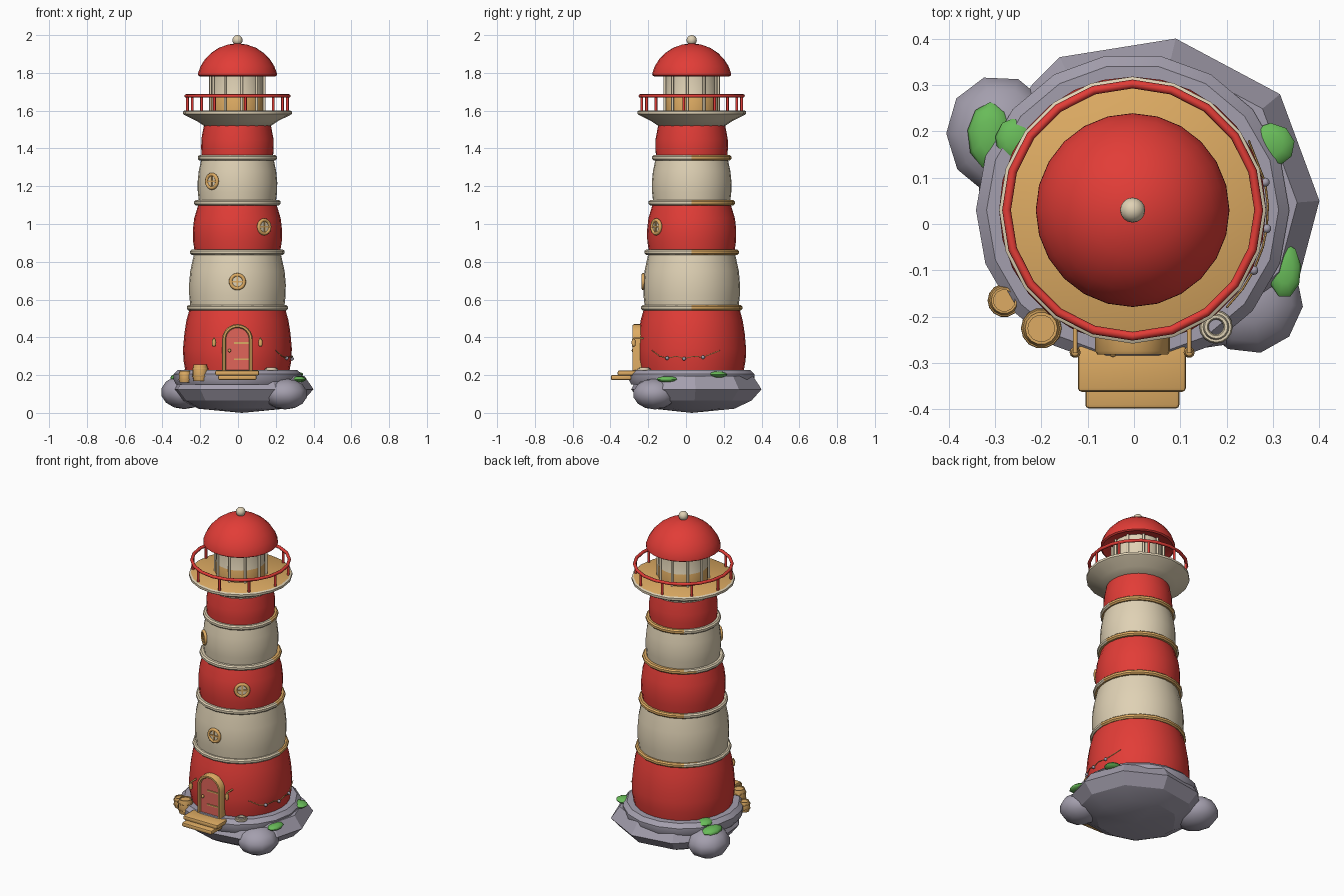
import bpy, bmesh, math
from mathutils import Matrix, Vector

if "Cube" in bpy.data.objects:
    bpy.data.objects.remove(bpy.data.objects["Cube"])

CX, CY = -0.003, 0.03          # tower axis
AXIS = Matrix.Translation((CX, CY, 0))


def material(name, c):
    m = bpy.data.materials.new(name)
    m.diffuse_color = (*c, 1)
    m.use_nodes = True
    m.node_tree.nodes["Principled BSDF"].inputs["Base Color"].default_value = m.diffuse_color
    return m


RED = material("red paint", (0.76, 0.046, 0.038))
CREAM = material("cream", (0.74, 0.64, 0.46))
TAN = material("tan wood", (0.73, 0.41, 0.125))
GREY = material("grey rock", (0.37, 0.345, 0.42))
GREEN = material("green moss", (0.14, 0.50, 0.10))
DOOR = material("door red", (0.75, 0.13, 0.10))


def finish(bm, name, mats, rule=None, angle=38):
    bmesh.ops.recalc_face_normals(bm, faces=bm.faces)
    if rule:
        for f in bm.faces:
            f.material_index = rule(f)
    me = bpy.data.meshes.new(name)
    bm.to_mesh(me)
    bm.free()
    for m in mats:
        me.materials.append(m)
    ob = bpy.data.objects.new(name, me)
    bpy.context.collection.objects.link(ob)
    if angle:
        bpy.ops.object.select_all(action='DESELECT')
        bpy.context.view_layer.objects.active = ob
        ob.select_set(True)
        bpy.ops.object.shade_smooth_by_angle(angle=math.radians(angle))
    return ob


def lathe(name, prof, mats, seg=24, closed=False, mat=AXIS, rule=None, angle=38):
    bm = bmesh.new()
    rings = [[bm.verts.new((r * math.cos(2 * math.pi * i / seg), r * math.sin(2 * math.pi * i / seg), z))
              for i in range(seg)] if r > 0 else [bm.verts.new((0, 0, z))] * seg for r, z in prof]
    pairs = list(zip(rings, rings[1:])) + ([(rings[-1], rings[0])] if closed else [])
    for a, b in pairs:
        for i in range(seg):
            j = (i + 1) % seg
            vs = list(dict.fromkeys((a[i], a[j], b[j], b[i])))
            if len(vs) > 2:
                bm.faces.new(vs)
    bm.transform(mat)
    return finish(bm, name, mats, rule, angle)


def torus(name, R, r, m, mat, seg=24, n=8):
    prof = [(R + r * math.cos(2 * math.pi * k / n), r * math.sin(2 * math.pi * k / n)) for k in range(n)]
    return lathe(name, prof, [m], seg, True, mat, angle=60)


def rod(name, a, b, r, m, seg=8):
    a, b = Vector(a), Vector(b)
    q = (b - a).to_track_quat('Z', 'Y').to_matrix().to_4x4()
    h = (b - a).length
    return lathe(name, [(0, 0), (r, 0), (r, h), (0, h)], [m], seg, mat=Matrix.Translation(a) @ q, angle=50)


def blob(name, c, s, m, u=12, v=8, rot=0, angle=60):
    bm = bmesh.new()
    bmesh.ops.create_uvsphere(bm, u_segments=u, v_segments=v, radius=1)
    bm.transform(Matrix.Translation(c) @ Matrix.Rotation(rot, 4, 'Z') @ Matrix.Diagonal((*s, 1)))
    return finish(bm, name, [m], angle=angle)


def box(name, lo, hi, m, bevel=0.0, mat=Matrix()):
    bm = bmesh.new()
    bmesh.ops.create_cube(bm, size=1)
    lo, hi = Vector(lo), Vector(hi)
    bm.transform(Matrix.Translation((lo + hi) / 2) @ Matrix.Diagonal((*(hi - lo), 1)))
    if bevel:
        bmesh.ops.bevel(bm, geom=bm.edges[:], offset=bevel, segments=2, profile=0.5, affect='EDGES')
    bm.transform(mat)
    return finish(bm, name, [m])


# faceted rock island
outline = [(.09, .40), (.315, .28), (.40, .05), (.355, -.12), (.2, -.26), (0, -.29),
           (-.2, -.23), (-.32, -.06), (-.34, .13), (-.22, .30), (-.16, .36)]
bm = bmesh.new()
tiers = [[bm.verts.new((x * s, .02 + (y - .02) * s, z)) for x, y in outline]
         for s, z in ((.62, .022), (.86, .065), (1, .125), (.88, .195))]
for a, b in zip(tiers, tiers[1:]):
    for i in range(len(a)):
        j = (i + 1) % len(a)
        bm.faces.new((a[i], a[j], b[j], b[i]))
bm.faces.new(tiers[-1])
tip = bm.verts.new((.02, .03, 0))
for i in range(len(outline)):
    bm.faces.new((tiers[0][i - 1], tiers[0][i], tip))
finish(bm, "rock_island", [GREY], angle=20)
lathe("rock_ledge", [(0, .15), (.325, .15), (.338, .175), (.338, .205), (.315, .228), (0, .228)], [GREY], 18)
blob("boulder_left", (-.285, .19, .11), (.122, .135, .09), GREY, 10, 7, .3)
blob("boulder_right", (.25, -.165, .1), (.118, .118, .082), GREY, 10, 7, .2)

# moss patches
for c, s in (((-.31, .19, .185), (.05, .073, .024)), ((-.255, .18, .215), (.045, .05, .02)),
             ((.295, .17, .203), (.052, .048, .017)), ((.325, -.10, .178), (.036, .06, .016))):
    blob("moss_patch", c, s, GREEN, 9, 6)

# bulging tower sections
sections = [(RED, [(.275, .22), (.286, .28), (.288, .34), (.281, .42), (.27, .49), (.252, .555)]),
            (CREAM, [(.248, .555), (.255, .62), (.256, .68), (.25, .75), (.228, .85)]),
            (RED, [(.226, .85), (.235, .91), (.236, .97), (.229, 1.03), (.205, 1.11)]),
            (CREAM, [(.203, 1.11), (.21, 1.17), (.211, 1.22), (.205, 1.28), (.19, 1.35)]),
            (RED, [(.188, 1.35), (.192, 1.40), (.191, 1.45), (.175, 1.535)])]
for m, p in sections:
    lathe("tower_section", [(0, p[0][1])] + p + [(0, p[-1][1])], [m], 28)


# trim rings: cream with a tan back quarter and underside
def ring_rule(f):
    c = f.calc_center_median()
    a = math.degrees(math.atan2(c.y - CY, c.x - CX))
    return 1 if 0 < a < 135 or f.normal.z < -.8 else 0


for r, z in ((.268, .556), (.25, .85), (.229, 1.112), (.21, 1.35)):
    lathe("trim_ring", [(r - .035, z - .013), (r - .008, z - .013), (r, z - .005), (r, z + .007),
                        (r - .008, z + .014), (r - .035, z + .014)], [CREAM, TAN], 20, True, rule=ring_rule)

# gallery platform, tan deck on top
lathe("gallery", [(0, 1.52), (.178, 1.52), (.215, 1.545), (.28, 1.577), (.288, 1.583), (.288, 1.596),
                  (.278, 1.602), (0, 1.602)], [CREAM, TAN], 20,
      rule=lambda f: 1 if f.normal.z > .9 else 0)

# railing
torus("handrail", .272, .0095, RED, AXIS @ Matrix.Translation((0, 0, 1.678)), 20)
for k in range(10):
    a = math.radians(-45 + 36 * k)
    x, y = CX + .268 * math.cos(a), CY + .268 * math.sin(a)
    rod("rail_post", (x, y, 1.597), (x, y, 1.68), .0075, RED)

# lantern room with tan lower wall and glazing bars
lathe("lantern_room", [(0, 1.6), (.14, 1.6), (.14, 1.675), (.138, 1.68), (.138, 1.80), (0, 1.80)],
      [CREAM, TAN], 20, rule=lambda f: 1 if f.calc_center_median().z < 1.676 else 0)
for k in range(10):
    a = math.radians(-45 + 36 * k)
    x, y = CX + .144 * math.cos(a), CY + .144 * math.sin(a)
    rod("lantern_bar", (x, y, 1.6), (x, y, 1.795), .007, CREAM)

# dome roof and finial
lathe("dome", [(0, 1.795), (.17, 1.795), (.2, 1.782), (.209, 1.788), (.208, 1.80), (.195, 1.836), (.172, 1.872),
               (.14, 1.905), (.1, 1.932), (.05, 1.95), (0, 1.957)], [RED], 24)
blob("finial_ball", (CX, CY, 1.973), (.027, .027, .027), CREAM, 16, 10)

# round windows
for a, r, z in ((-90, .256, .695), (-53, .235, .985), (-130, .21, 1.226)):
    base = AXIS @ Matrix.Rotation(math.radians(a + 90), 4, 'Z') @ Matrix.Translation((0, -r, z))
    m = base @ Matrix.Rotation(math.pi / 2, 4, 'X')
    torus("window_frame", .036, .0095, TAN, m, 20)
    lathe("window_glass", [(0, -.01), (.036, -.01), (.036, .002), (0, .002)], [CREAM], 20, mat=m)
    box("window_bar", (-.036, -.008, -.004), (.036, .004, .004), TAN, mat=base)
    box("window_bar", (-.004, -.008, -.036), (.004, .004, .036), TAN, mat=base)


# arched door
def arch(w, top, bottom=.225, n=12):
    pts = [(-w, bottom)]
    pts += [(-w * math.cos(math.pi * k / n), top - w + w * math.sin(math.pi * k / n)) for k in range(n + 1)]
    return pts + [(w, bottom)]


bm = bmesh.new()
loops = [[bm.verts.new((CX + x, y, z)) for x, z in arch(w, t)]
         for w, t, y in ((.081, .47, -.22), (.081, .47, -.274), (.076, .465, -.282),
                         (.066, .455, -.282), (.061, .45, -.274), (.061, .45, -.22))]
for a, b in zip(loops, loops[1:]):
    for i in range(len(a) - 1):
        bm.faces.new((a[i], a[i + 1], b[i + 1], b[i]))
finish(bm, "door_frame", [TAN])
bm = bmesh.new()
f = bm.faces.new([bm.verts.new((CX + x, -.268, z)) for x, z in arch(.064, .452)])
ext = bmesh.ops.extrude_face_region(bm, geom=[f])
bmesh.ops.translate(bm, vec=(0, .05, 0), verts=[v for v in ext["geom"] if isinstance(v, bmesh.types.BMVert)])
finish(bm, "door_panel", [DOOR])
for z in (.285, .37):
    box("door_strap", (-.02, -.274, z - .004), (.06, -.266, z + .004), TAN)
blob("door_knob", (-.045, -.278, .33), (.008, .01, .01), TAN, 8, 6)

# wall lamps beside the door
for x in (-.127, .119):
    rod("lamp_bracket", (x, -.225, .395), (x, -.278, .395), .005, TAN)
    lathe("lamp", [(0, -.025), (.009, -.022), (.012, 0), (.008, .015), (0, .02)], [TAN], 10,
          mat=Matrix.Translation((x, -.277, .375)))

# doorstep
box("upper_step", (-.121, -.362, .198), (.112, -.245, .224), TAN, .008)
box("lower_step", (-.105, -.398, .174), (.098, -.29, .2), TAN, .008)

# barrels
for x, y, z, r, h in ((-.28, -.165, .16, .033, .062), (-.2, -.225, .17, .041, .085)):
    lathe("barrel", [(0, 0), (r * .85, 0), (r, h * .3), (r, h * .7), (r * .85, h), (r * .7, h), (r * .7, h - .005),
                     (0, h - .005)], [TAN], 14, mat=Matrix.Translation((x, y, z)))
    for t in (.28, .72):
        torus("barrel_hoop", r, .003, TAN, Matrix.Translation((x, y, z + h * t)), 14, 6)

# rope coil
for R, z in ((.03, .23), (.022, .236)):
    torus("rope_coil", R, .006, CREAM, Matrix.Translation((.177, -.222, z)), 16, 6)

# rope with floats hung on the right wall
pts = []
for y, z in ((-.18, .33), (-.14, .30), (-.1, .29), (-.05, .30), (-.01, .287), (.04, .30), (.09, .295), (.18, .33)):
    dy = y - CY
    pts.append((CX + math.sqrt(.292 ** 2 - dy * dy), y, z))
for a, b in zip(pts, pts[1:]):
    rod("float_rope", a, b, .0025, TAN, 6)
for i in (2, 4, 6):
    blob("float_ball", pts[i], (.010, .010, .010), GREY, 10, 8)
